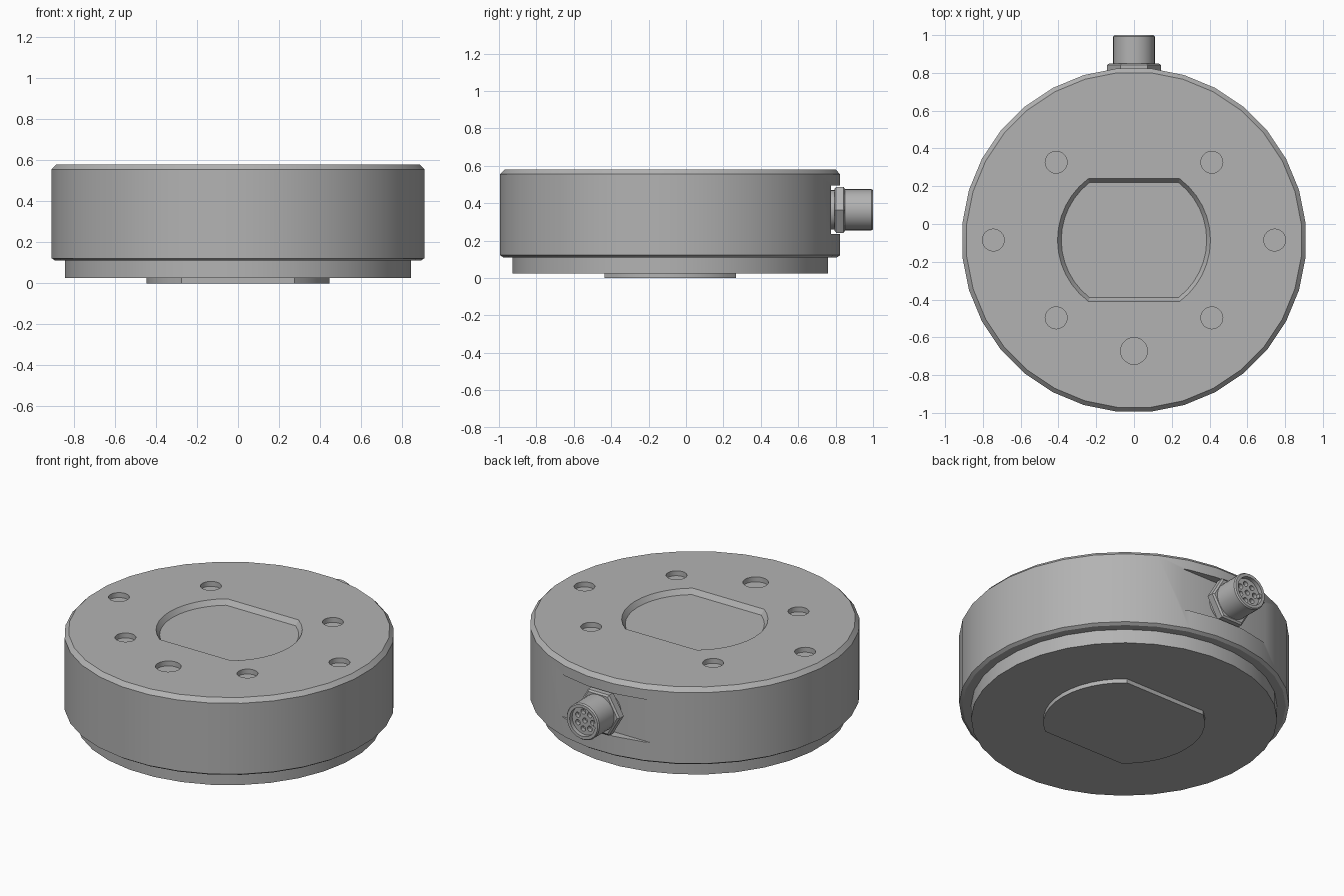
import bpy
import bmesh
import math
from mathutils import Matrix, Vector

if "Cube" in bpy.data.objects:
    bpy.data.objects.remove(bpy.data.objects["Cube"], do_unlink=True)

AXIS = Vector((0, -0.085, 0))      # centre line of the round body
PLUG = Vector((0, 0, 0.365))       # centre line of the connector
TO_BACK = Matrix.Translation(PLUG) @ Matrix.Rotation(-math.pi / 2, 4, "X")

grey = bpy.data.materials.new("satin grey")
grey.use_nodes = True
grey.diffuse_color = (0.45, 0.45, 0.45, 1)
grey.node_tree.nodes["Principled BSDF"].inputs["Base Color"].default_value = grey.diffuse_color


def circle(r, n, turn=0.0):
    return [(r * math.cos((i + turn) * math.tau / n), r * math.sin((i + turn) * math.tau / n))
            for i in range(n)]


def flatted(r, half, n=12):
    """Circle with two parallel flats at +-half in y."""
    a = math.asin(half / r)
    angles = [-a + 2 * a * i / n for i in range(n + 1)]
    angles += [t + math.pi for t in angles]
    return [(r * math.cos(t), r * math.sin(t)) for t in angles]


def loft(name, sections, matrix):
    """Skin a stack of (outline, height) sections and cap both ends."""
    bm = bmesh.new()
    rings = [[bm.verts.new((x, y, z)) for x, y in outline] for outline, z in sections]
    for a, b in zip(rings, rings[1:]):
        for i in range(len(a)):
            j = (i + 1) % len(a)
            bm.faces.new((a[i], a[j], b[j], b[i]))
    bm.faces.new(rings[0][::-1])
    bm.faces.new(rings[-1])
    bm.transform(matrix)
    bmesh.ops.recalc_face_normals(bm, faces=bm.faces)
    mesh = bpy.data.meshes.new(name)
    bm.to_mesh(mesh)
    bm.free()
    obj = bpy.data.objects.new(name, mesh)
    mesh.materials.append(grey)
    bpy.context.collection.objects.link(obj)
    return obj


def lathe(name, profile, matrix, n, turn=0.0):
    return loft(name, [(circle(r, n, turn), z) for r, z in profile], matrix)


def select(obj):
    bpy.ops.object.select_all(action="DESELECT")
    obj.select_set(True)
    bpy.context.view_layer.objects.active = obj


def cut(obj, cutter):
    cutter.hide_render = True
    mod = obj.modifiers.new("cut", "BOOLEAN")
    mod.operation = "DIFFERENCE"
    mod.solver = "EXACT"
    mod.object = cutter
    select(obj)
    bpy.ops.object.modifier_apply(modifier=mod.name)
    bpy.data.objects.remove(cutter, do_unlink=True)


def box_outline(x0, x1, y0, y1):
    return [(x0, y0), (x1, y0), (x1, y1), (x0, y1)]


centre = Matrix.Translation(AXIS)

# Main housing with chamfered rims
housing = lathe("housing", [(0.895, 0.11), (0.913, 0.122), (0.913, 0.555), (0.89, 0.58)],
                centre, 32, 0.5)

# Shallow tapered recess in the top
cut(housing, loft("recess_cutter", [(flatted(0.385, 0.305), 0.55),
                                    (flatted(0.425, 0.345), 0.61)], centre))

# Six screw holes and one larger dowel hole
holes = [(s * 0.745, 0, 0.058) for s in (-1, 1)]
holes += [(s * 0.412, t * 0.412, 0.058) for s in (-1, 1) for t in (-1, 1)]
holes.append((0, -0.587, 0.071))
for x, y, r in holes:
    place = Matrix.Translation(AXIS + Vector((x, y, 0)))
    cut(housing, lathe("hole_cutter", [(r, 0.55), (r, 0.62)], place, 24))

# Flat slot in the back for the connector
slot = box_outline(-0.5, 0.5, 0.775, 1.1)
cut(housing, loft("slot_cutter", [(slot, 0.235), (slot, 0.495)], Matrix()))

# Stepped base and the keyed boss below it
base = lathe("base_ring", [(0.847, 0.025), (0.847, 0.115)], centre, 32, 0.5)
boss = loft("bottom_boss", [(flatted(0.447, 0.352), 0), (flatted(0.447, 0.352), 0.03)], centre)

# Connector: hex nut, barrel with a recessed face, key and sockets
nut = lathe("connector_nut", [(0.13, 0.795), (0.142, 0.803), (0.142, 0.842), (0.13, 0.85)],
            TO_BACK, 6)
barrel = lathe("connector_barrel", [(0.105, 0.77), (0.105, 0.83), (0.11, 0.84), (0.11, 0.992),
                                    (0.104, 1.0), (0.086, 1.0), (0.086, 0.975)], TO_BACK, 32)
sockets = [(0, 0)] + circle(0.053, 7, 0.5)
for x, y in sockets:
    place = TO_BACK @ Matrix.Translation((x, y, 0))
    cut(barrel, lathe("socket_cutter", [(0.016, 0.95), (0.016, 1.02)], place, 12))
key = box_outline(-0.09, -0.072, -0.012, 0.012)
key_obj = loft("connector_key", [(key, 0.97), (key, 0.995)], TO_BACK)

for obj in (housing, base, boss, nut, barrel, key_obj):
    select(obj)
    bpy.ops.object.shade_smooth_by_angle(angle=math.radians(25))
